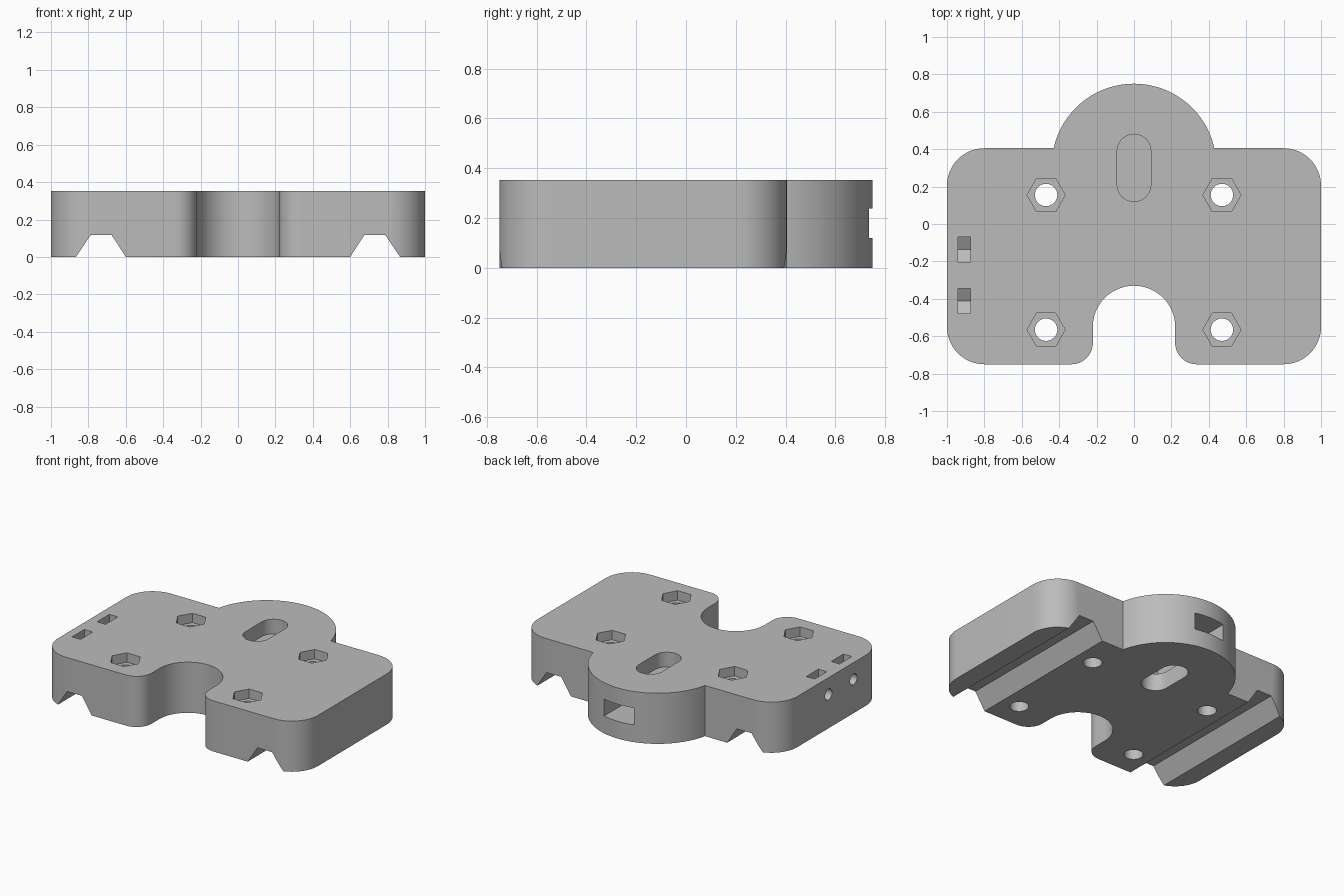
import bpy, bmesh
from math import sin, cos, pi, radians, asin
from mathutils import Matrix, Vector

cube = bpy.data.objects.get("Cube")
if cube:
    bpy.data.objects.remove(cube, do_unlink=True)

H = 0.352                    # plate thickness
grey = bpy.data.materials.new("plain grey")
grey.use_nodes = True
colour = (0.5, 0.5, 0.5, 1)
grey.diffuse_color = colour
grey.node_tree.nodes["Principled BSDF"].inputs["Base Color"].default_value = colour


def arc(cx, cy, r, start, end, steps=16):
    """Points along an arc, angles in degrees."""
    angles = [radians(start + (end - start) * i / steps) for i in range(steps + 1)]
    return [(cx + r * cos(a), cy + r * sin(a)) for a in angles]


def prism(name, points, low, high, axes="xyz"):
    """Extrude a 2D outline; axes tells where outline u, v and depth go."""
    order = ["xyz".index(a) for a in axes]

    def place(u, v, w):
        co = [0, 0, 0]
        for axis, value in zip(order, (u, v, w)):
            co[axis] = value
        return Vector(co)

    bm = bmesh.new()
    face = bm.faces.new([bm.verts.new(place(u, v, low)) for u, v in points])
    new = bmesh.ops.extrude_face_region(bm, geom=[face])["geom"]
    bmesh.ops.translate(bm, vec=place(0, 0, high - low),
                        verts=[g for g in new if isinstance(g, bmesh.types.BMVert)])
    bmesh.ops.recalc_face_normals(bm, faces=bm.faces)
    mesh = bpy.data.meshes.new(name)
    bm.to_mesh(mesh)
    bm.free()
    mesh.materials.append(grey)
    obj = bpy.data.objects.new(name, mesh)
    bpy.context.collection.objects.link(obj)
    return obj


def ring(cx, cy, r, sides, turn=0):
    return arc(cx, cy, r, turn, turn + 360, sides)[:-1]


def box(u0, u1, v0, v1):
    return [(u0, v0), (u1, v0), (u1, v1), (u0, v1)]


# Plate outline: right half from the notch round to the dome, then mirrored
dome_y, dome_r, back = 0.31, 0.44, 0.405
meet = asin((back - dome_y) / dome_r) * 180 / pi
half = arc(0, -0.55, 0.22, 90, 0, 24)
half += arc(0.335, -0.635, 0.115, 180, 270)
half += arc(0.8, -0.55, 0.2, -90, 0)
half += arc(0.8, back - 0.2, 0.2, 0, 90)
half += arc(0, dome_y, dome_r, meet, 90, 32)
outline = half + [(-x, y) for x, y in reversed(half[1:-1])]
plate = prism("mounting_plate", outline, 0, H)

cutters = []


def cut(*args):
    cutters.append(prism("cutter", *args))


for side in (-1, 1):
    # Dovetail-shaped rail grooves underneath
    groove = [(0.577, -0.035), (0.675, 0.116), (0.788, 0.116), (0.89, -0.035)]
    cut([(side * x, z) for x, z in groove], -1, 1, "xzy")
    # Bolt holes with hexagonal nut pockets
    for y in (0.155, -0.565):
        cut(ring(side * 0.47, y, 0.06, 32), -0.1, 0.4)
        cut(ring(side * 0.47, y, 0.102, 6), H - 0.065, 0.4)

# Long slot, closed by a thin web above the nut channel
slot = arc(0, 0.39, 0.09, 0, 180, 20) + arc(0, 0.21, 0.09, 180, 360, 20)
cut(slot, 0.25, 0.4)
cut(slot, -0.1, 0.18)
cut(box(-0.115, 0.115, 0.1, 0.9), 0.12, 0.238)

# Side screw holes with captive nut pockets
for y in (-0.137, -0.412):
    cut(ring(y, 0.235, 0.038, 24), -1.1, -0.84, "yzx")
    w, z = 0.067, 0.235
    cut([(y - w, 0.4), (y - w, z - w * 0.577), (y, z - w * 1.155),
         (y + w, z - w * 0.577), (y + w, 0.4)], -0.94, -0.875, "yzx")

# Apply all cuts and remove the cutters
bpy.context.view_layer.objects.active = plate
for cutter in cutters:
    mod = plate.modifiers.new("cut", "BOOLEAN")
    mod.operation = "DIFFERENCE"
    mod.solver = "EXACT"
    mod.object = cutter
    bpy.ops.object.modifier_apply(modifier=mod.name)
    bpy.data.objects.remove(cutter, do_unlink=True)

bpy.ops.object.select_all(action="DESELECT")
plate.select_set(True)
bpy.ops.object.shade_smooth_by_angle(angle=radians(30))
